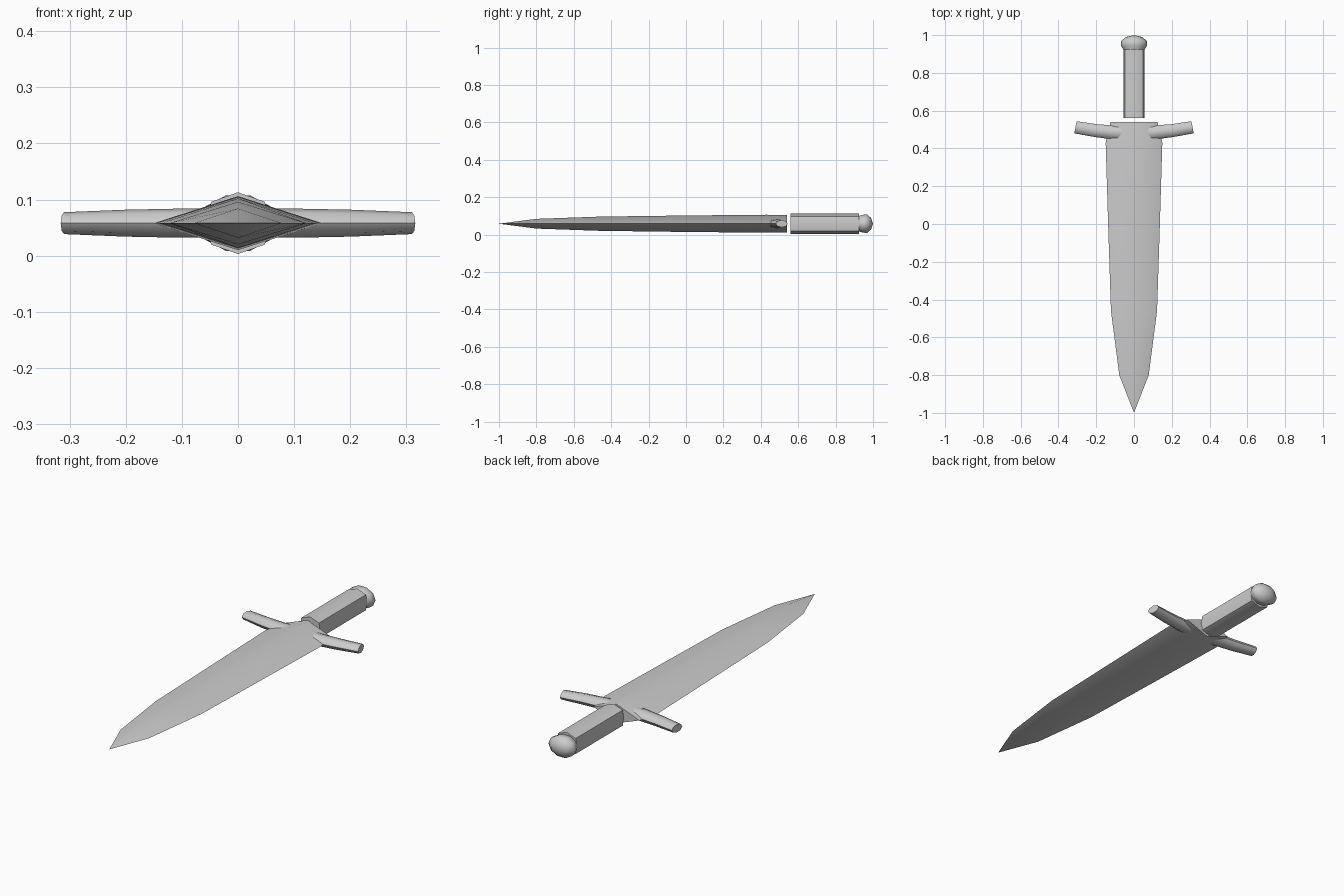
import bpy, bmesh
from math import sin, cos, pi, radians
from mathutils import Vector

if "Cube" in bpy.data.objects:
    bpy.data.objects.remove(bpy.data.objects["Cube"])

ZC = 0.058  # height of the dagger's long axis


def loft(name, rings, angle=50):
    """Skin a list of rings; a one-point ring makes a tip, others are capped."""
    bm = bmesh.new()
    vr = [[bm.verts.new(p) for p in ring] for ring in rings]
    for a, b in zip(vr, vr[1:]):
        n = max(len(a), len(b))
        for i in range(n):
            j = (i + 1) % n
            if len(a) == 1:
                bm.faces.new((a[0], b[i], b[j]))
            elif len(b) == 1:
                bm.faces.new((a[i], a[j], b[0]))
            else:
                bm.faces.new((a[i], a[j], b[j], b[i]))
    for end in (vr[0], vr[-1]):
        if len(end) > 2:
            bm.faces.new(end)
    bmesh.ops.recalc_face_normals(bm, faces=bm.faces)
    me = bpy.data.meshes.new(name)
    bm.to_mesh(me)
    bm.free()
    ob = bpy.data.objects.new(name, me)
    bpy.context.collection.objects.link(ob)
    bpy.ops.object.select_all(action='DESELECT')
    ob.select_set(True)
    bpy.context.view_layer.objects.active = ob
    bpy.ops.object.shade_smooth_by_angle(angle=radians(angle))
    return ob


def section(y, rx, rz, n):
    """Elliptical n-sided ring across the long axis."""
    if rx == 0:
        return [Vector((0, y, ZC))]
    return [Vector((rx * cos(2 * pi * i / n), y, ZC + rz * sin(2 * pi * i / n)))
            for i in range(n)]


# Diamond-section blade: y, half width, half thickness
blade = [(-1.0, 0, 0), (-0.8, 0.078, 0.026), (-0.46, 0.122, 0.038),
         (0.0, 0.137, 0.044), (0.43, 0.15, 0.048), (0.54, 0.125, 0.047)]
loft("blade", [section(y, w, h, 4) for y, w, h in blade], 60)

# Grip, eight-sided and slightly squared
grip = [(0.055, 0), (0.048, 0.038), (0, 0.055), (-0.048, 0.038),
        (-0.055, 0), (-0.048, -0.038), (0, -0.055), (0.048, -0.038)]
loft("grip", [[Vector((x, y, ZC + z)) for x, z in grip] for y in (0.56, 0.925)])

# Rounded pommel
pommel = [(0.92, 0.054, 0.042), (0.945, 0.07, 0.05), (0.968, 0.07, 0.052),
          (0.99, 0.042, 0.032), (1.0, 0, 0)]
loft("pommel", [section(y, w, h, 10) for y, w, h in pommel])

# Guard arms swept back toward the grip: x, centre y, half depth, half height, lean
arm = [(0.03, 0.482, 0.045, 0.026, 0), (0.1, 0.484, 0.037, 0.026, 0.003),
       (0.2, 0.494, 0.034, 0.024, 0.005), (0.31, 0.512, 0.032, 0.0195, 0.006)]
for side, label in ((1, "right"), (-1, "left")):
    rings = []
    for x, y, d, h, lean in arm:
        rings.append([Vector((side * (x - lean * cos(2 * pi * i / 8)),
                              y + d * cos(2 * pi * i / 8),
                              ZC + h * sin(2 * pi * i / 8))) for i in range(8)])
    loft("guard_arm_" + label, rings)
